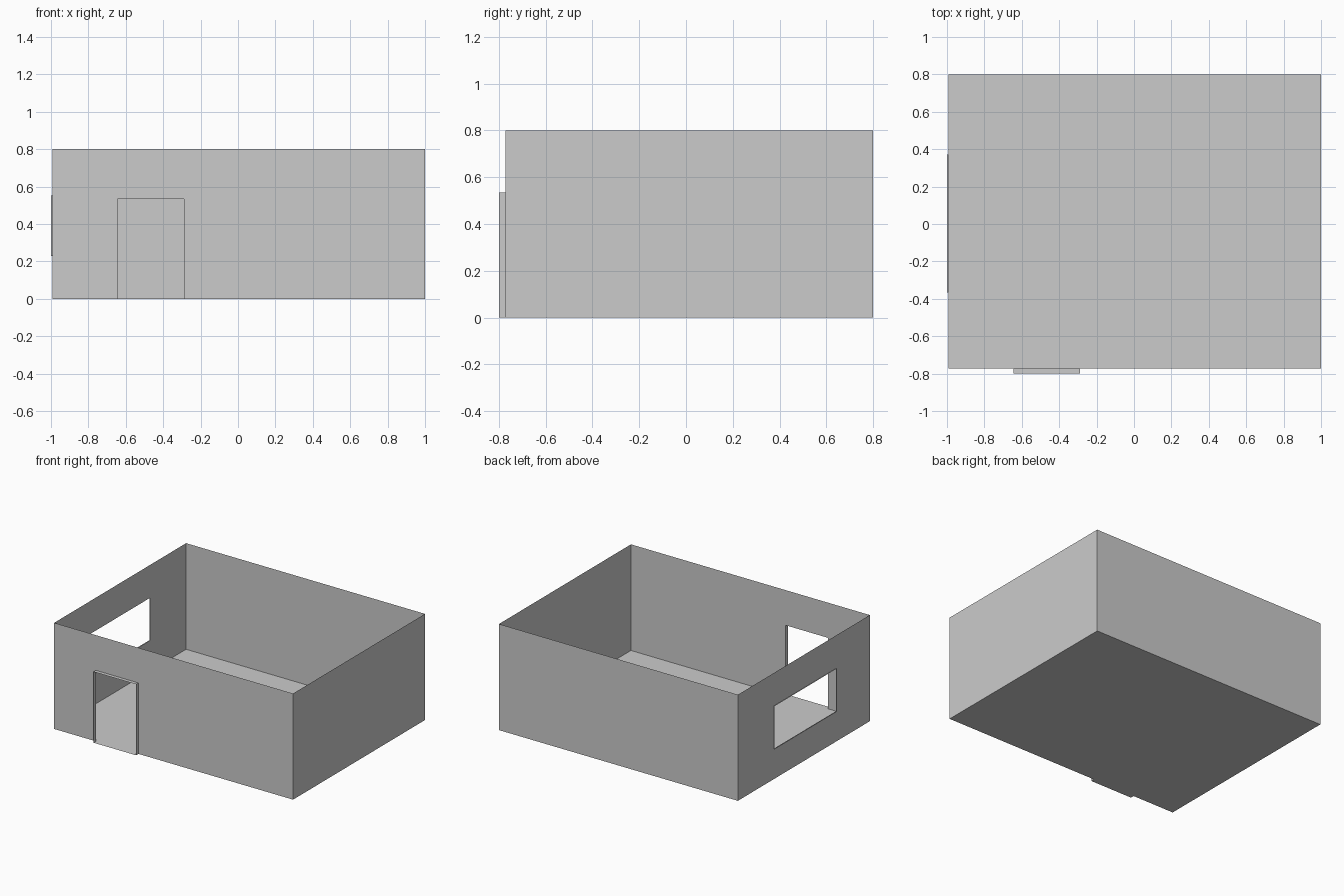
import bpy

if "Cube" in bpy.data.objects:
    bpy.data.objects.remove(bpy.data.objects["Cube"])

# Room limits (single-sheet walls); the door and window linings stick out slightly
X0, X1 = -0.993, 1.0
Y0, Y1 = -0.772, 0.8
H = 0.8
DOOR = (-0.645, -0.29, 0.0, 0.535)
WINDOW = (-0.367, 0.372, 0.23, 0.552)
DOOR_OUT, WINDOW_OUT = -0.8, -1.0


def make(name, quads):
    verts = [v for q in quads for v in q]
    faces = [tuple(range(i * 4, i * 4 + 4)) for i in range(len(quads))]
    mesh = bpy.data.meshes.new(name)
    mesh.from_pydata(verts, [], faces)
    mesh.update()
    obj = bpy.data.objects.new(name, mesh)
    bpy.context.collection.objects.link(obj)
    return obj


def rect(place, a0, a1, z0, z1):
    return [place(a0, z0), place(a1, z0), place(a1, z1), place(a0, z1)]


def holed(place, a0, a1, hole):
    """Wall panels around a rectangular opening."""
    h0, h1, z0, z1 = hole
    parts = [(a0, h0, 0, H), (h1, a1, 0, H), (h0, h1, z1, H)]
    if z0 > 0:
        parts.append((h0, h1, 0, z0))
    return [rect(place, *p) for p in parts]


def lining(inner, outer, hole):
    """Four thin reveal faces from the wall plane to the outer plane."""
    h0, h1, z0, z1 = hole
    ring = [(h0, z0), (h1, z0), (h1, z1), (h0, z1)]
    return [[inner(*p), inner(*q), outer(*q), outer(*p)]
            for p, q in zip(ring, ring[1:] + ring[:1])]


def along_x(y):
    return lambda a, z: (a, y, z)


def along_y(x):
    return lambda a, z: (x, -a, z)


# The left wall runs along -y so its faces point outward
w = (-WINDOW[1], -WINDOW[0], WINDOW[2], WINDOW[3])

make("floor", [[(X0, Y0, 0), (X0, Y1, 0), (X1, Y1, 0), (X1, Y0, 0)]])
make("front_wall", holed(along_x(Y0), X0, X1, DOOR))
make("left_wall", holed(along_y(X0), -Y1, -Y0, w))
make("back_wall", [rect(along_x(Y1), X1, X0, 0, H)])
make("right_wall", [rect(along_y(X1), -Y0, -Y1, 0, H)])
make("door_lining", lining(along_x(Y0), along_x(DOOR_OUT), DOOR))
make("window_lining", lining(along_y(X0), along_y(WINDOW_OUT), w))
